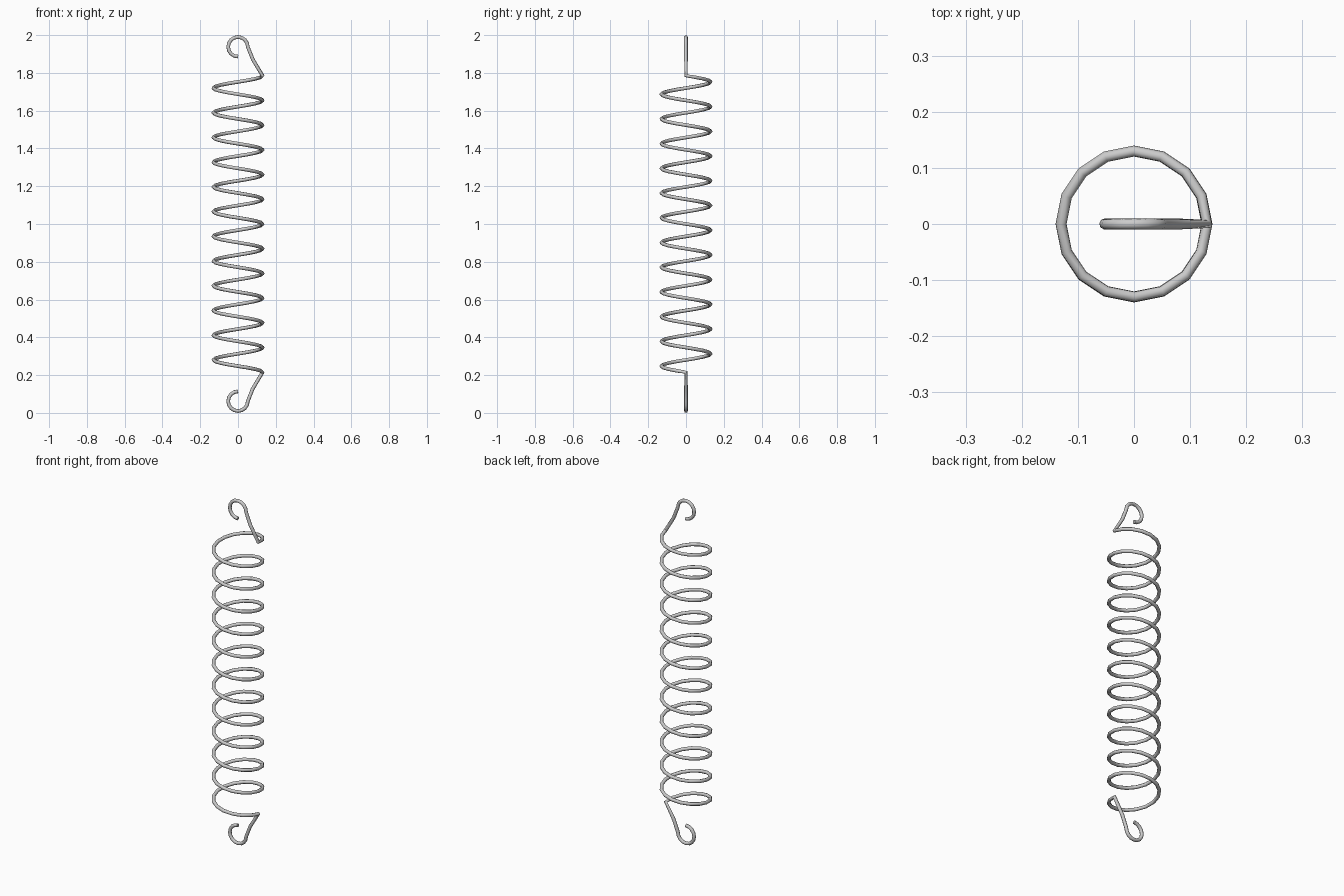
import bpy
from math import sin, cos, pi

if "Cube" in bpy.data.objects:
    bpy.data.objects.remove(bpy.data.objects["Cube"])

R, WIRE = 0.13, 0.0098           # coil radius, wire radius
TURNS, SIDES = 12, 16            # coil turns and segments per turn
Z0, Z1 = 0.215, 1.785            # coil start and end heights
HOOK_R = 0.052
HOOK_Z = 0.01 + HOOK_R           # hook loop centre above the floor


def lower_hook():
    """Open loop from its free end, round the bottom, up to the coil."""
    pts = []
    n = 12
    for i in range(n + 1):
        a = pi / 2 + 1.5 * pi * i / n
        pts.append((HOOK_R * cos(a), 0, HOOK_Z + HOOK_R * sin(a)))
    pts.append((0.078, 0, 0.128))
    return pts


# Wire path: lower hook, coil, upper hook (mirrored)
hook = lower_hook()
coil = []
for i in range(TURNS * SIDES + 1):
    a = -2 * pi * i / SIDES
    coil.append((R * cos(a), R * sin(a), Z0 + (Z1 - Z0) * i / (TURNS * SIDES)))
upper = [(x, y, 2 - z) for x, y, z in reversed(hook)]
path = hook + coil + upper

# Round wire swept along the path
curve = bpy.data.curves.new("spring_wire", 'CURVE')
curve.dimensions = '3D'
curve.bevel_depth = WIRE
curve.bevel_resolution = 2
curve.use_fill_caps = True
spline = curve.splines.new('POLY')
spline.points.add(len(path) - 1)
for p, co in zip(spline.points, path):
    p.co = (*co, 1)
spline.use_smooth = True

spring = bpy.data.objects.new("tension_spring", curve)
bpy.context.collection.objects.link(spring)
bpy.context.view_layer.objects.active = spring
spring.select_set(True)
bpy.ops.object.convert(target='MESH')
bpy.ops.object.shade_smooth_by_angle(angle=0.9)
